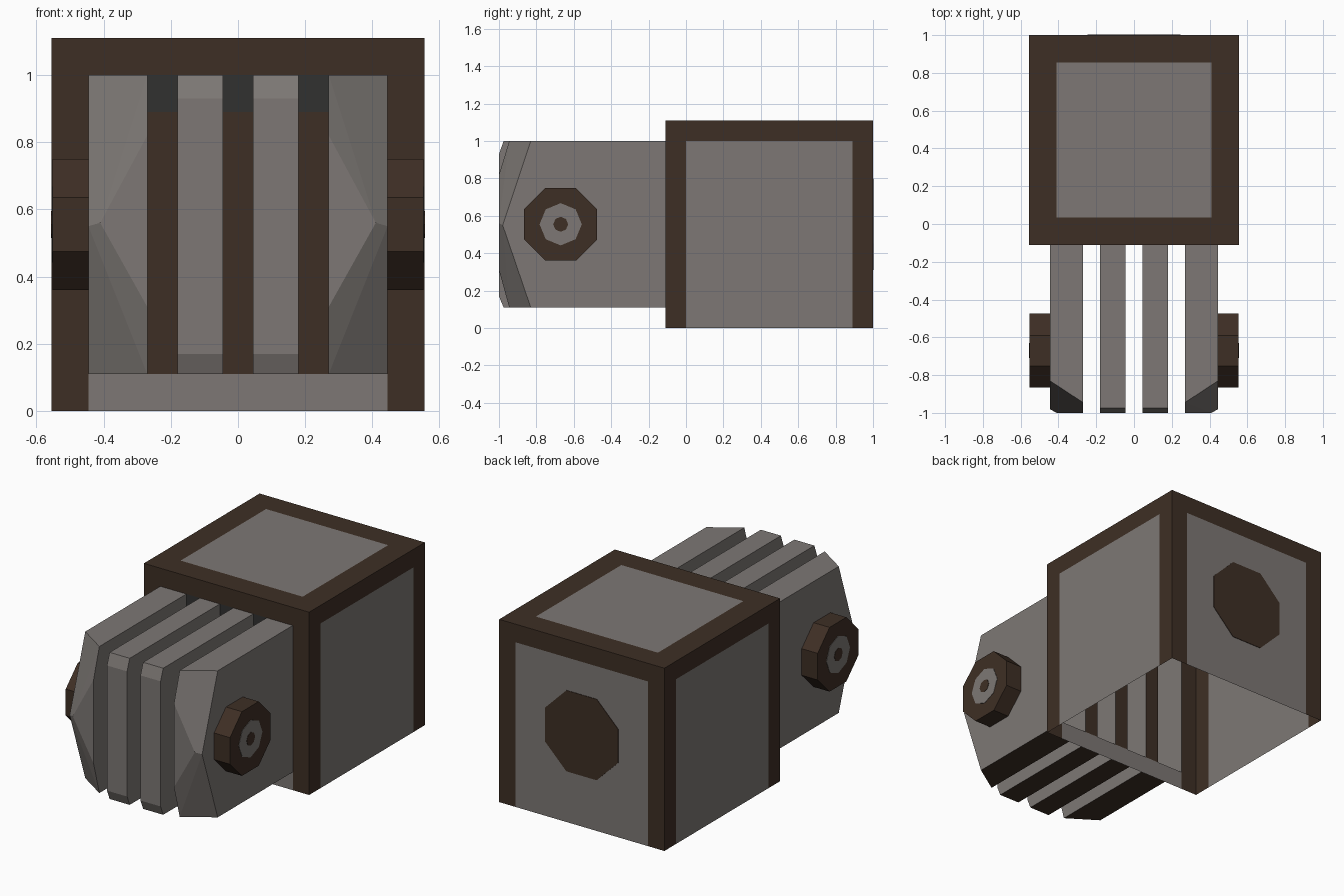
import bpy, bmesh, math
from mathutils import Vector, Matrix

if "Cube" in bpy.data.objects:
    bpy.data.objects.remove(bpy.data.objects["Cube"])


def material(name, rgb):
    m = bpy.data.materials.new(name)
    m.diffuse_color = (*rgb, 1)
    m.use_nodes = True
    m.node_tree.nodes["Principled BSDF"].inputs["Base Color"].default_value = m.diffuse_color
    return m


BROWN = material("dark brown", (0.048, 0.028, 0.018))
GREY = material("warm grey", (0.205, 0.187, 0.176))
DARK = material("charcoal", (0.031, 0.031, 0.030))
MATS = [BROWN, GREY, DARK]


def finish(bm, name):
    mesh = bpy.data.meshes.new(name)
    bm.to_mesh(mesh)
    bm.free()
    for m in MATS:
        mesh.materials.append(m)
    ob = bpy.data.objects.new(name, mesh)
    bpy.context.collection.objects.link(ob)
    return ob


W, Y0, Y1, H = 0.555, -0.11, 1.0, 1.11
CENTRE = Vector((0, 0.445, 0.555))


def wall(name, us, vs, place, rule):
    """Grid of faces; rule(u, v) gives the material, or None for an opening."""
    bm = bmesh.new()
    for u0, u1 in zip(us, us[1:]):
        for v0, v1 in zip(vs, vs[1:]):
            mat = rule((u0 + u1) / 2, (v0 + v1) / 2)
            if mat is None:
                continue
            f = bm.faces.new([bm.verts.new(place(u, v)) for u, v in
                              ((u0, v0), (u1, v0), (u1, v1), (u0, v1))])
            f.material_index = mat
            f.normal_update()
            if f.normal.dot(f.calc_center_median() - CENTRE) < 0:
                f.normal_flip()
    bmesh.ops.remove_doubles(bm, verts=bm.verts, dist=1e-4)
    return finish(bm, name)


# Box walls with brown borders around grey panels, open underneath
def bordered(u, v):
    return 0 if abs(u) > 0.445 or v > 1.0 else 1


us = [-W, -0.445, 0.445, W]
vs = [0, 1.0, H]
wall("right_wall", us, vs, lambda u, v: (W, u + 0.445, v), bordered)
wall("left_wall", us, vs, lambda u, v: (-W, u + 0.445, v), bordered)
wall("back_wall", us, vs, lambda u, v: (u, Y1, v), bordered)
ts = [-W, -0.41, 0.41, W]
wall("roof", ts, ts, lambda u, v: (u, v + 0.445, H),
     lambda u, v: 1 if max(abs(u), abs(v)) < 0.41 else 0)


# Front wall: strips between the fins, open where the fins join
def front_rule(u, v):
    if abs(u) > 0.445 or v > 1.0:
        return 0
    if v < 0.11:
        return 1
    if abs(u) < 0.045 or 0.18 < abs(u) < 0.27:
        return 0 if v < 0.89 else 2
    return None


half = [0.045, 0.18, 0.27, 0.445, W]
wall("front_wall", [-x for x in reversed(half)] + half, [0, 0.11, 0.89, 1.0, H],
     lambda u, v: (u, Y0, v), front_rule)


# Fins: hollow convex shells, open into the box, brown underneath
def fin(name, pts, side):
    bm = bmesh.new()
    for x, y, z in pts:
        bm.verts.new((x * side, y, z))
    bmesh.ops.convex_hull(bm, input=bm.verts)
    bmesh.ops.recalc_face_normals(bm, faces=bm.faces)
    bmesh.ops.delete(bm, geom=[f for f in bm.faces if f.normal.y > 0.9],
                     context='FACES_ONLY')
    for f in bm.faces:
        f.material_index = 0 if f.normal.z < -0.95 else 1
    bmesh.ops.dissolve_limit(bm, angle_limit=0.01, verts=bm.verts, edges=bm.edges,
                             delimit={'MATERIAL'})
    finish(bm, name)


profile = [(Y0, 0.11), (Y0, 1.0), (-0.975, 1.0), (-1.0, 0.93), (-1.0, 0.17), (-0.975, 0.11)]
inner = [(x, y, z) for x in (0.045, 0.18) for y, z in profile]
outer = [(x, Y0, z) for x in (0.27, 0.445) for z in (0.11, 1.0)] + [
    (0.27, -0.945, 1.0), (0.27, -1.0, 0.82), (0.41, -1.0, 0.56), (0.27, -1.0, 0.31),
    (0.27, -0.945, 0.11), (0.445, -0.83, 0.11), (0.445, -0.98, 0.55), (0.445, -0.83, 1.0)]


# Octagonal parts
def octagon(name, centre, axis, radius, depth, mat, turn):
    bm = bmesh.new()
    bmesh.ops.create_cone(bm, cap_ends=True, segments=8, radius1=radius,
                          radius2=radius, depth=depth)
    rot = Matrix.Rotation(math.radians(90), 4, axis)
    bmesh.ops.transform(bm, matrix=Matrix.Translation(centre) @ rot
                        @ Matrix.Rotation(turn, 4, 'Z'), verts=bm.verts)
    for f in bm.faces:
        f.material_index = mat
    finish(bm, name)


FLAT = math.radians(22.5)
for side, label in ((1, "right"), (-1, "left")):
    fin(label + "_inner_fin", inner, side)
    fin(label + "_outer_fin", outer, side)
    octagon(label + "_knob", (side * 0.498, -0.67, 0.555), 'Y', 0.211, 0.108, 0, FLAT)
    octagon(label + "_knob_ring", (side * 0.552, -0.67, 0.555), 'Y', 0.113, 0.004, 1, 0)
    octagon(label + "_knob_dot", (side * 0.554, -0.67, 0.555), 'Y', 0.04, 0.004, 0, 0)

# Brown octagonal plate on the back
octagon("back_plate", (0, 1.0, 0.555), 'X', 0.266, 0.006, 0, FLAT)
